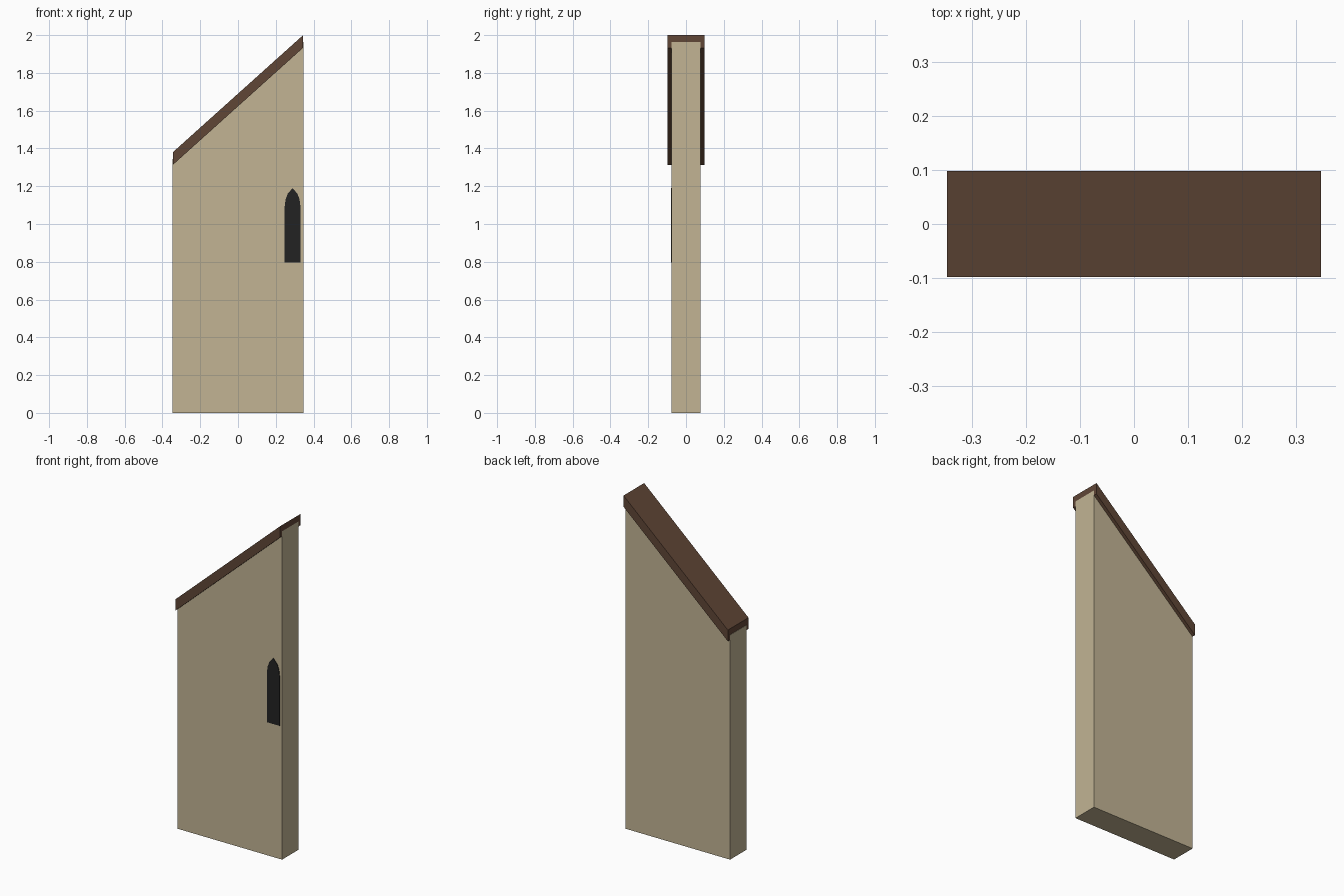
import bpy, bmesh

if "Cube" in bpy.data.objects:
    bpy.data.objects.remove(bpy.data.objects["Cube"])


def material(name, rgb):
    m = bpy.data.materials.new(name)
    m.diffuse_color = (*rgb, 1.0)
    m.use_nodes = True
    m.node_tree.nodes["Principled BSDF"].inputs["Base Color"].default_value = m.diffuse_color
    return m


def prism(name, profile, y0, y1, mat):
    """Extrude a counter-clockwise XZ profile from y0 (front) to y1 (back)."""
    bm = bmesh.new()
    face = bm.faces.new([bm.verts.new((x, y0, z)) for x, z in profile])
    ext = bmesh.ops.extrude_face_region(bm, geom=[face], use_keep_orig=True)
    moved = [g for g in ext["geom"] if isinstance(g, bmesh.types.BMVert)]
    bmesh.ops.translate(bm, verts=moved, vec=(0, y1 - y0, 0))
    bmesh.ops.recalc_face_normals(bm, faces=bm.faces)
    mesh = bpy.data.meshes.new(name)
    bm.to_mesh(mesh)
    bm.free()
    mesh.materials.append(mat)
    obj = bpy.data.objects.new(name, mesh)
    bpy.context.collection.objects.link(obj)
    return obj


plaster = material("sandy plaster", (0.539, 0.456, 0.296))
wood = material("brown wood", (0.117, 0.061, 0.037))
dark = material("dark opening", (0.016, 0.016, 0.016))

W = 0.345            # half width
LOW, HIGH = 1.38, 2.0  # roof top at the low and high ends

# Wall slab with a sloping top tucked into the roof board
E = W + 0.0006
prism("wall", [(-E, 0), (E, 0), (E, HIGH - 0.037), (-E, LOW - 0.037)],
      -0.077, 0.077, plaster)

# Sloping roof board overhanging front and back
prism("roof_board", [(-W, LOW - 0.067), (W, HIGH - 0.067), (W, HIGH), (-W, LOW)],
      -0.0975, 0.0975, wood)

# Narrow pointed-arch window plate on the front
half = [(0.042, 0.797), (0.042, 1.09), (0.037, 1.13), (0.026, 1.16)]
cx = 0.289
arch = ([(cx + x, z) for x, z in half] + [(cx, 1.19)]
        + [(cx - x, z) for x, z in reversed(half)])
prism("window", arch, -0.0805, -0.0765, dark)
